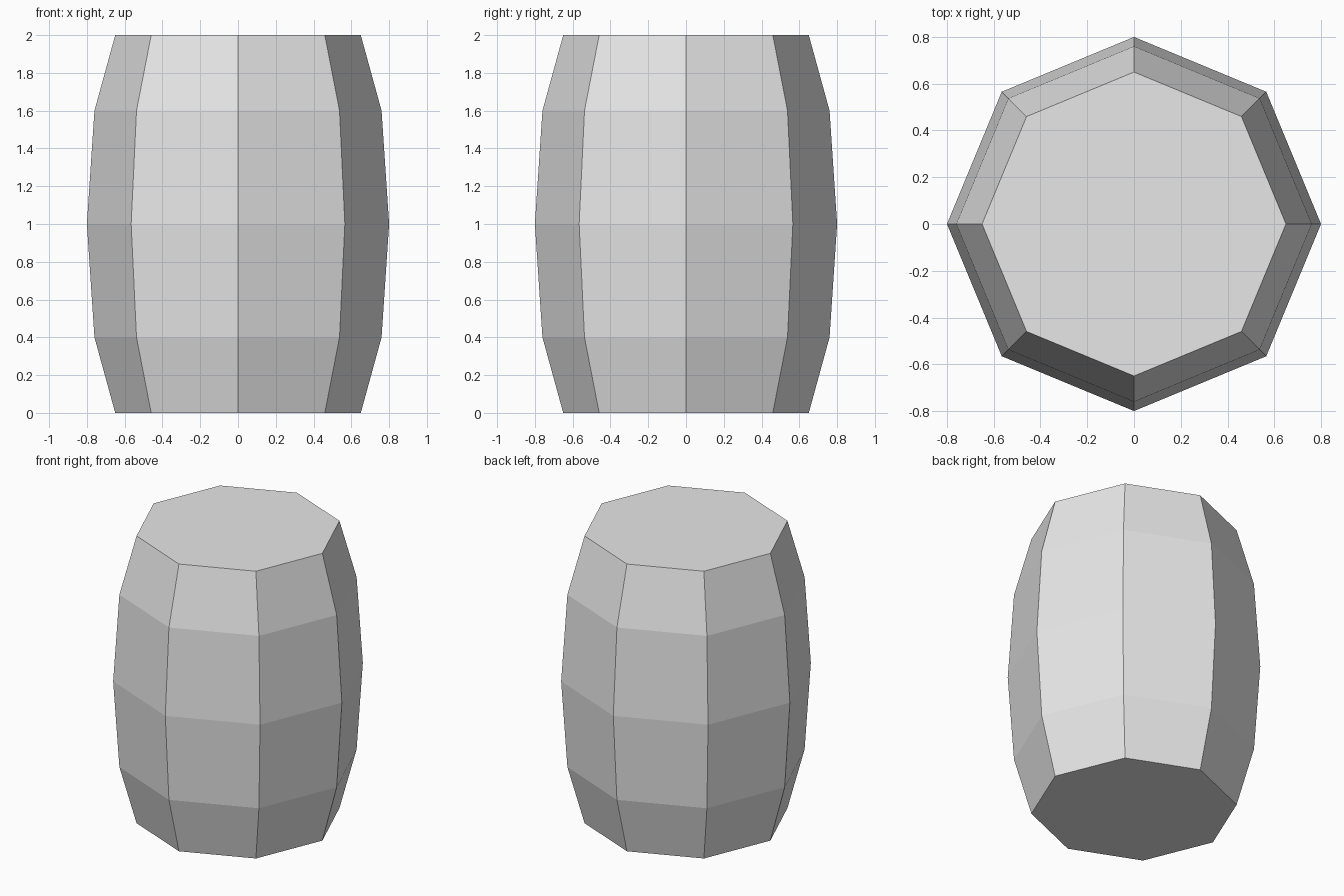
import bpy
import bmesh
from math import cos, sin, tau

cube = bpy.data.objects.get("Cube")
if cube:
    bpy.data.objects.remove(cube, do_unlink=True)

# Plain light grey material
grey = bpy.data.materials.new("light_grey")
grey.use_nodes = True
colour = (0.8, 0.8, 0.8, 1)
grey.diffuse_color = colour
grey.node_tree.nodes["Principled BSDF"].inputs["Base Color"].default_value = colour

# Barrel: eight-sided rings stacked along a bulging profile of (radius, height)
SIDES = 8
PROFILE = [(0.65, 0), (0.76, 0.4), (0.8, 1), (0.76, 1.6), (0.65, 2)]

bm = bmesh.new()
rings = [[bm.verts.new((r * cos(tau * i / SIDES), r * sin(tau * i / SIDES), z))
          for i in range(SIDES)] for r, z in PROFILE]

# Staves between neighbouring rings
for low, high in zip(rings, rings[1:]):
    for i in range(SIDES):
        j = (i + 1) % SIDES
        bm.faces.new((low[i], low[j], high[j], high[i]))

# Flat lid and base
bm.faces.new(rings[-1])
bm.faces.new(rings[0][::-1])

mesh = bpy.data.meshes.new("barrel")
bm.to_mesh(mesh)
bm.free()
mesh.materials.append(grey)
barrel = bpy.data.objects.new("barrel", mesh)
bpy.context.collection.objects.link(barrel)
